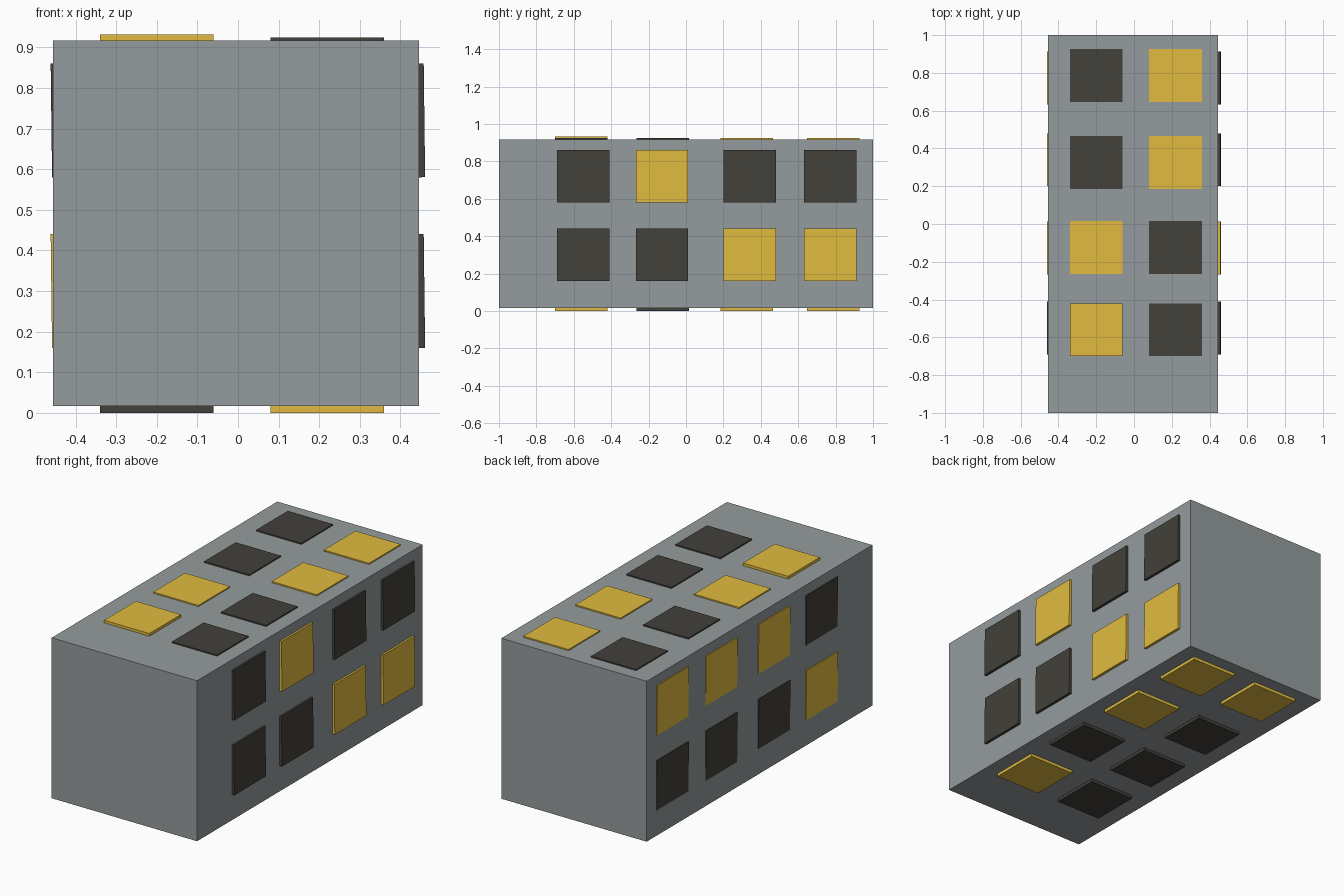
import bpy
from math import pi

if "Cube" in bpy.data.objects:
    bpy.data.objects.remove(bpy.data.objects["Cube"])


def material(name, rgb):
    m = bpy.data.materials.new(name)
    m.diffuse_color = (*rgb, 1)
    m.use_nodes = True
    m.node_tree.nodes["Principled BSDF"].inputs["Base Color"].default_value = m.diffuse_color
    return m


MATS = {"Y": material("yellow", (0.75, 0.5, 0.05)),
        "D": material("dark", (0.055, 0.052, 0.043))}
GREY = material("grey", (0.3, 0.33, 0.34))


def box(name, size, loc, mat, tilt=0):
    bpy.ops.mesh.primitive_cube_add(size=1, location=loc, rotation=(0, tilt, 0))
    ob = bpy.context.object
    ob.name = name
    ob.scale = size
    bpy.ops.object.transform_apply(location=False, rotation=False, scale=True)
    ob.data.materials.append(mat)
    return ob


# Main block
X0, X1, Z0, Z1 = -0.456, 0.446, 0.017, 0.917
box("block", (X1 - X0, 2, Z1 - Z0), ((X0 + X1) / 2, 0, (Z0 + Z1) / 2), GREY)

TILE, THICK = 0.28, 0.03
CAP_Y = (-0.56, -0.125, 0.325, 0.787)    # tile rows on top and bottom
SIDE_Y = (-0.55, -0.128, 0.34, 0.772)    # tile rows on the sides

# Top and bottom tiles, colours listed from front to back
for face, x, colours in (("top", -0.2, "YYDD"), ("top", 0.22, "DDYY"),
                         ("bottom", -0.2, "DDDY"), ("bottom", 0.22, "YDYY")):
    for i, (y, c) in enumerate(zip(CAP_Y, colours)):
        if face == "top":
            outer = 0.932 if (x < 0 and i == 0) else 0.924
            z = outer - THICK / 2
        else:
            z = THICK / 2
        box(face + "_tile", (TILE, TILE, THICK), (x, y, z), MATS[c])

# Side tiles, tilted very slightly, colours listed from front to back
TILT = -0.0125
for face, outer, z, colours in (("right", 0.459, 0.72, "DYDD"),
                                ("right", 0.459, 0.30, "DDYY"),
                                ("left", -0.4595, 0.72, "DYYY"),
                                ("left", -0.4595, 0.30, "YDDD")):
    x = outer - THICK / 2 if outer > 0 else outer + THICK / 2
    for y, c in zip(SIDE_Y, colours):
        box(face + "_tile", (THICK, TILE, TILE), (x, y, z), MATS[c], TILT)
